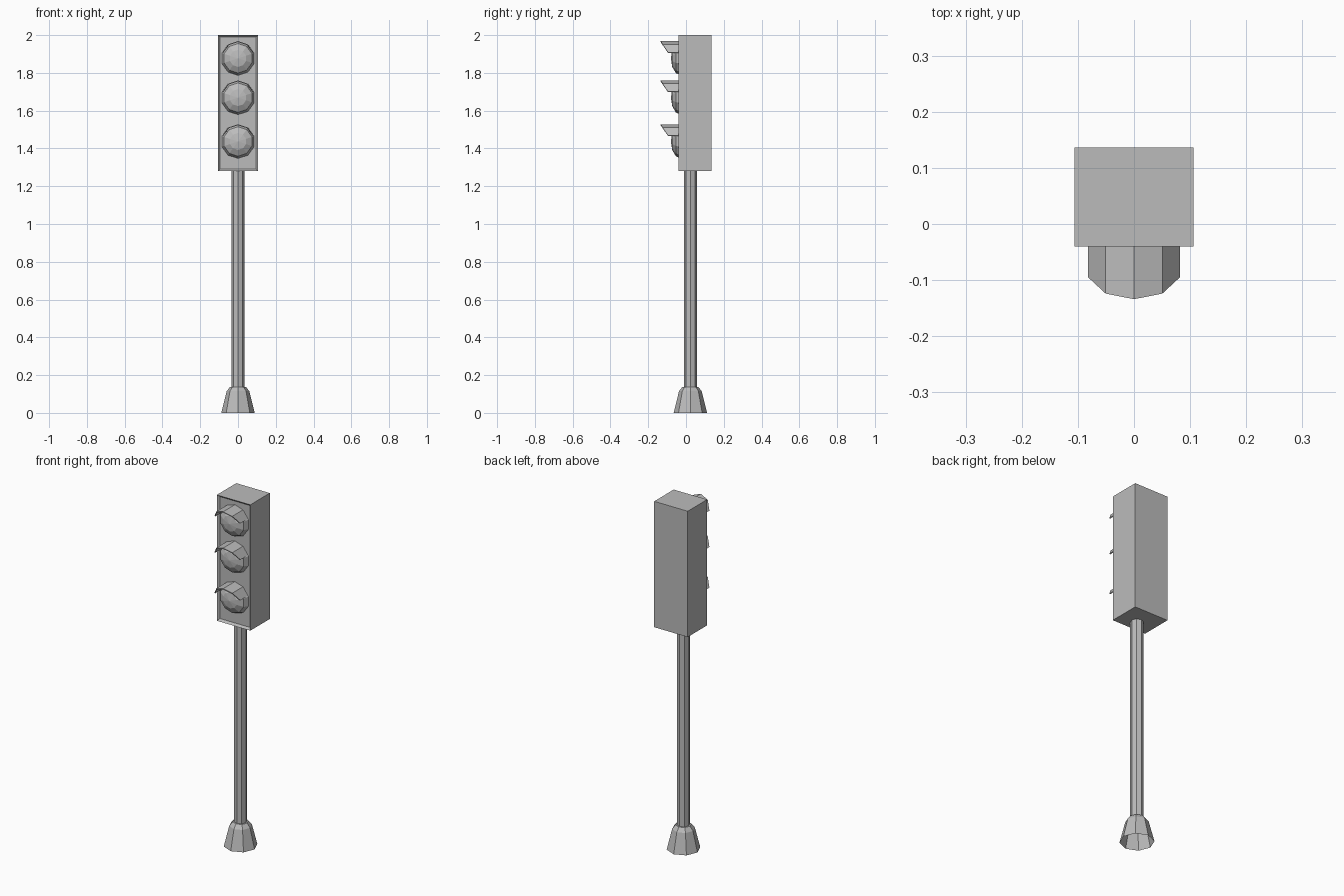
import bpy, bmesh
from math import sin, cos, pi, radians
from mathutils import Matrix

if "Cube" in bpy.data.objects:
    bpy.data.objects.remove(bpy.data.objects["Cube"], do_unlink=True)

GREY = (0.5, 0.5, 0.5, 1)
grey = bpy.data.materials.new("plain grey")
grey.use_nodes = True
grey.diffuse_color = GREY
grey.node_tree.nodes["Principled BSDF"].inputs["Base Color"].default_value = GREY


def finish(name, bm):
    """Turn a bmesh into a flat shaded grey object."""
    bmesh.ops.recalc_face_normals(bm, faces=bm.faces)
    mesh = bpy.data.meshes.new(name)
    bm.to_mesh(mesh)
    bm.free()
    mesh.materials.append(grey)
    obj = bpy.data.objects.new(name, mesh)
    bpy.context.scene.collection.objects.link(obj)
    return obj


def lathe(name, profile, sides, matrix):
    """Join rings of (radius, height) around local z; radius 0 makes a tip."""
    bm = bmesh.new()
    rings = []
    for r, h in profile:
        if r == 0:
            rings.append([bm.verts.new((0, 0, h))] * sides)
        else:
            rings.append([bm.verts.new((r * cos(2 * pi * i / sides),
                                        r * sin(2 * pi * i / sides), h))
                          for i in range(sides)])
    for a, b in zip(rings, rings[1:]):
        for i in range(sides):
            j = (i + 1) % sides
            corners = list(dict.fromkeys((a[i], a[j], b[j], b[i])))
            bm.faces.new(corners)
    bm.transform(matrix)
    return finish(name, bm)


# Foot, open underneath, and octagonal pole
pole_axis = Matrix.Translation((0, 0.023, 0))
lathe("base", [(0.0885, 0), (0.06, 0.115), (0.042, 0.138), (0.03, 0.138)], 8, pole_axis)
lathe("pole", [(0.034, 0.13), (0.034, 1.285)], 8, pole_axis)

# Housing with a recessed front panel
bm = bmesh.new()
bmesh.ops.create_cube(bm, size=1)
bm.transform(Matrix.Translation((0, 0.048, 1.64)) @ Matrix.Diagonal((0.212, 0.176, 0.72, 1)))
bm.normal_update()
front = [f for f in bm.faces if f.normal.y < -0.9]
bmesh.ops.inset_region(bm, faces=front, thickness=0.016)
bmesh.ops.translate(bm, verts=front[0].verts, vec=(0, 0.012, 0))
finish("housing", bm)


def visor(name, z):
    """Curved hood over a lamp, cut back towards its sides."""
    bm = bmesh.new()
    rows = []
    for angle, tip in ((-72, -0.095), (-36, -0.124), (0, -0.134), (36, -0.124), (72, -0.095)):
        x = 0.086 * sin(radians(angle))
        h = z + 0.086 * cos(radians(angle))
        rows.append([bm.verts.new((x, y, h)) for y in (-0.028, tip)])
    for a, b in zip(rows, rows[1:]):
        bm.faces.new((a[0], a[1], b[1], b[0]))
    obj = finish(name, bm)
    thick = obj.modifiers.new("thickness", "SOLIDIFY")
    thick.thickness = 0.005
    thick.offset = -1


# Three lamps: faceted domes facing forward, each under its hood
for label, z in (("top", 1.877), ("middle", 1.669), ("bottom", 1.437)):
    dome = [(0.09 * cos(radians(a)), 0.052 * sin(radians(a))) for a in (0, 30, 60)]
    facing = (Matrix.Translation((0, -0.028, z)) @ Matrix.Rotation(pi / 2, 4, "X")
              @ Matrix.Rotation(pi / 2, 4, "Z"))
    lathe(label + "_lamp", dome + [(0, 0.052)], 10, facing)
    visor(label + "_visor", z + 0.005)
